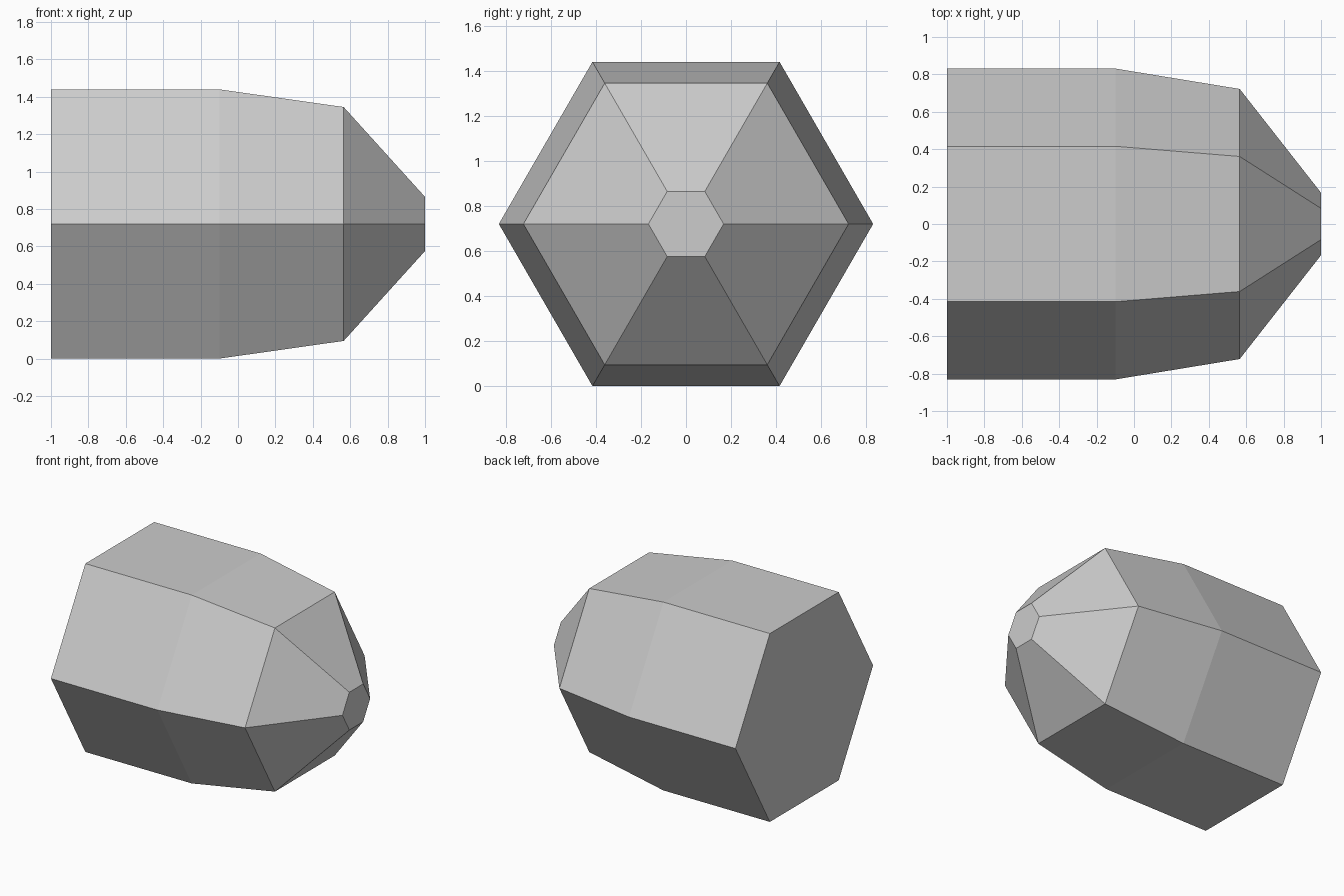
import bpy
import bmesh
from math import cos, sin, tau

SIDES = 6
RADIUS = 0.831
CENTRE_Z = RADIUS * sin(tau / 6)
# (x position, corner radius) of each ring from the flat end to the tip
PROFILE = [(-1.0, RADIUS), (-0.1, RADIUS), (0.565, 0.722), (1.0, 0.167)]

cube = bpy.data.objects.get("Cube")
if cube:
    bpy.data.objects.remove(cube, do_unlink=True)

# Plain grey material
grey = bpy.data.materials.new("light_grey")
grey.use_nodes = True
colour = (0.604, 0.604, 0.604, 1.0)
grey.diffuse_color = colour
for node in grey.node_tree.nodes:
    if node.type == 'BSDF_PRINCIPLED':
        node.inputs["Base Color"].default_value = colour

# Hexagonal rings bridged along x, capped at both ends
bm = bmesh.new()
rings = [[bm.verts.new((x, r * cos(tau * i / SIDES), CENTRE_Z + r * sin(tau * i / SIDES)))
          for i in range(SIDES)] for x, r in PROFILE]
for a, b in zip(rings, rings[1:]):
    for i in range(SIDES):
        j = (i + 1) % SIDES
        bm.faces.new((a[i], a[j], b[j], b[i]))
bm.faces.new(rings[0])
bm.faces.new(rings[-1])
bmesh.ops.recalc_face_normals(bm, faces=bm.faces)

mesh = bpy.data.meshes.new("tapered_hexagonal_body")
bm.to_mesh(mesh)
bm.free()
mesh.materials.append(grey)
body = bpy.data.objects.new("tapered_hexagonal_body", mesh)
bpy.context.collection.objects.link(body)
